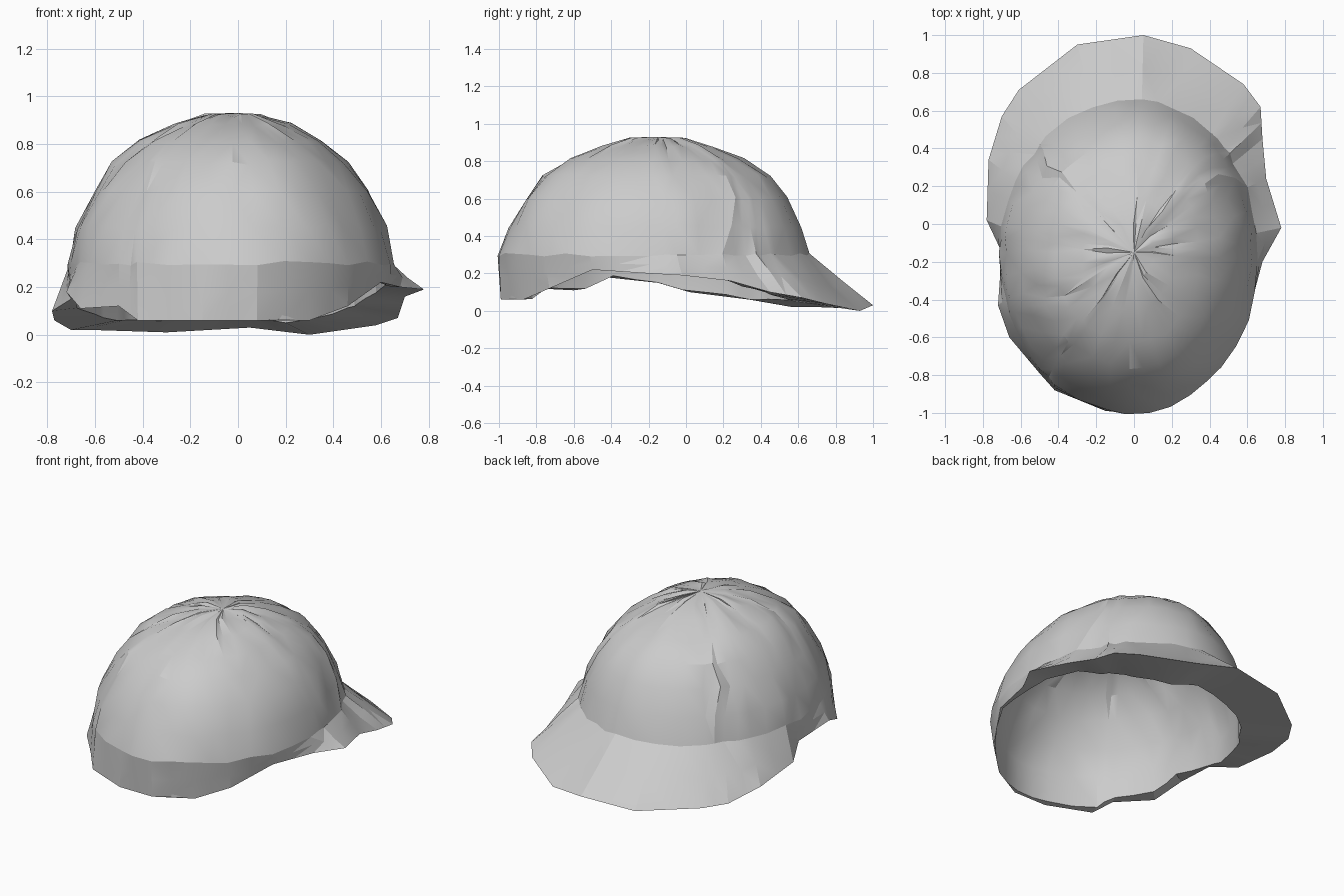
import bpy, bmesh, math, random
from mathutils import Vector

random.seed(4)

cube = bpy.data.objects.get("Cube")
if cube:
    bpy.data.objects.remove(cube, do_unlink=True)

grey = bpy.data.materials.new("plain_grey")
grey.use_nodes = True
shade = (0.6, 0.6, 0.6, 1.0)
grey.diffuse_color = shade
grey.node_tree.nodes["Principled BSDF"].inputs["Base Color"].default_value = shade

# Lower edge, counter-clockwise from the left side: x, y, z
EDGE = [
    (.78, -.02, .19), (.7, .24, .16), (.68, .45, .1), (.67, .62, .07), (.58, .74, .04),
    (.3, .93, 0), (.05, 1, .03), (-.3, .95, .01), (-.61, .71, .02), (-.7, .57, .02),
    (-.77, .34, .06), (-.78, .02, .1), (-.7, -.15, .15), (-.72, -.43, .18),
    (-.66, -.6, .11), (-.5, -.79, .12), (-.42, -.88, .06), (-.15, -.99, .06),
    (.08, -.99, .06), (.3, -.87, .06), (.46, -.73, .12), (.6, -.5, .22), (.68, -.2, .2),
]
# Crown levels: height, left reach, right reach, front y, back y
LEVELS = [
    (.3, .66, .71, -1, .66), (.45, .62, .68, -.95, .61), (.6, .55, .6, -.86, .54),
    (.72, .46, .53, -.76, .45), (.81, .35, .42, -.63, .31), (.88, .22, .28, -.46, .14),
    (.92, .1, .14, -.3, 0),
]
APEX = Vector((0, -.15, .93))


def with_midpoints(points):
    """Insert a midpoint after every point of a closed loop."""
    result = []
    for i, p in enumerate(points):
        q = points[(i + 1) % len(points)]
        result += [p, (p + q) / 2]
    return result


def level_ring(level, angles):
    """Lopsided oval of the crown at one height."""
    z, left, right, front, back = level
    middle, reach = (front + back) / 2, (back - front) / 2
    return [Vector((math.cos(a) * (left if math.cos(a) > 0 else right),
                    middle + reach * math.sin(a), z)) for a in angles]


def roughen(ring, amount):
    """Give the surface its hand-shaped, uneven facets."""
    return [p + Vector([random.uniform(-amount, amount) for _ in range(3)]) for p in ring]


def loft(name, rings, apex=None, inward=False, sharp=22):
    """Skin a stack of closed rings with triangles."""
    bm = bmesh.new()
    loops = [[bm.verts.new(p) for p in ring] for ring in rings]
    count = len(rings[0])
    for low, high in zip(loops, loops[1:]):
        for i in range(count):
            j = (i + 1) % count
            bm.faces.new((low[i], low[j], high[j], high[i]))
    if apex:
        tip = bm.verts.new(apex)
        for i in range(count):
            bm.faces.new((loops[-1][i], loops[-1][(i + 1) % count], tip))
    if inward:
        bmesh.ops.reverse_faces(bm, faces=bm.faces[:])
    bmesh.ops.triangulate(bm, faces=bm.faces[:], quad_method='SHORT_EDGE')
    mesh = bpy.data.meshes.new(name)
    bm.to_mesh(mesh)
    bm.free()
    mesh.materials.append(grey)
    obj = bpy.data.objects.new(name, mesh)
    bpy.context.collection.objects.link(obj)
    bpy.ops.object.select_all(action='DESELECT')
    obj.select_set(True)
    bpy.context.view_layer.objects.active = obj
    bpy.ops.object.shade_smooth_by_angle(angle=math.radians(sharp))
    return obj


# Shared spokes keep the crown, brim and lining lined up
edge = with_midpoints([Vector(p) for p in EDGE])
angles = [math.atan2((p.y + .17) / .83, p.x / .68) for p in edge]
crown_rings = [roughen(level_ring(lv, angles), .009) for lv in LEVELS]

# Brim flaring from the crown to the lower edge, gently creased
base = crown_rings[0]
crease = []
for low, high in zip(edge, base):
    p = low.lerp(high, .5)
    flare = (low - high).to_2d().length
    p.z += random.uniform(-.1, .04) * flare
    crease.append(p)
loft("brim_and_lower_edge", [edge, crease, base], sharp=15)

# Domed crown
loft("crown", crown_rings, APEX)

# Underside of the brim, running in to the opening
opening = []
for low, p in zip(edge, base):
    flare = (low - p).to_2d().length
    opening.append(Vector((p.x * .96, (p.y + .17) * .96 - .17, low.z + .15 * flare)))
loft("brim_underside", [edge, opening], inward=True)

# Hollow lining inside the crown
lining = [opening]
for ring in crown_rings:
    lining.append([Vector((p.x * .96, (p.y + .17) * .96 - .17, p.z - .03)) for p in ring])
loft("lining", lining, APEX - Vector((0, 0, .03)), inward=True)
